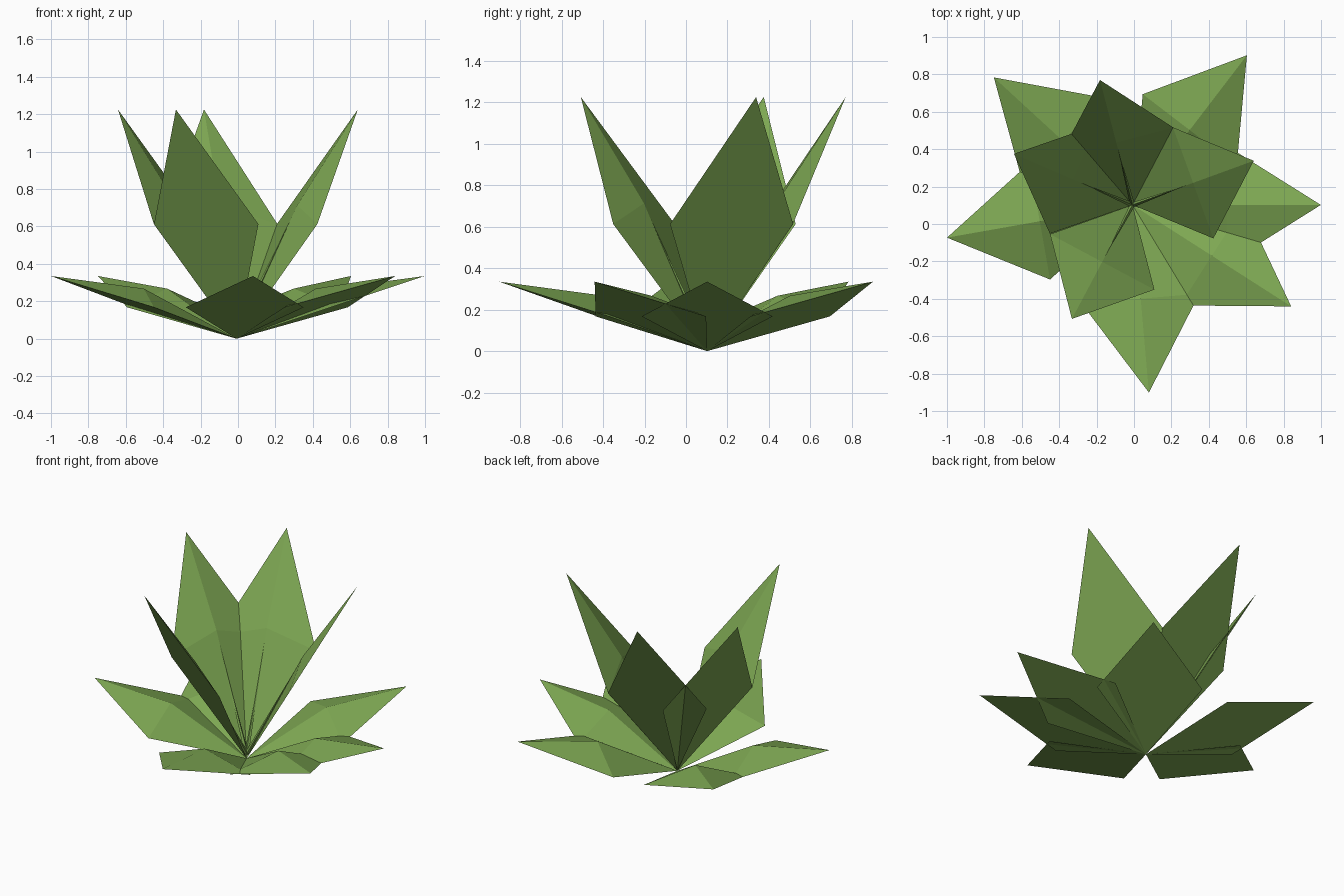
import bpy, bmesh, math
from mathutils import Vector

if "Cube" in bpy.data.objects:
    bpy.data.objects.remove(bpy.data.objects["Cube"])

CENTRE = Vector((-0.008, 0.102, 0.0))

green = bpy.data.materials.new("leaf green")
green.diffuse_color = (0.205, 0.385, 0.085, 1)
green.use_nodes = True
green.node_tree.nodes["Principled BSDF"].inputs["Base Color"].default_value = green.diffuse_color


def finish(bm, name):
    bmesh.ops.recalc_face_normals(bm, faces=bm.faces)
    mesh = bpy.data.meshes.new(name)
    bm.to_mesh(mesh)
    bm.free()
    mesh.materials.append(green)
    obj = bpy.data.objects.new(name, mesh)
    obj.location = CENTRE
    bpy.context.collection.objects.link(obj)


def leaf(name, angle, reach, height, half_width=0.316, ridge=0.1):
    """Flat kite underneath, raised to a ridge point on top."""
    a = math.radians(angle)
    out = Vector((math.cos(a), math.sin(a), 0))
    side = Vector((-math.sin(a), math.cos(a), 0))
    up = Vector((0, 0, 1))
    mid = out * reach / 2 + up * height / 2
    bm = bmesh.new()
    base, left, tip, right, top = [bm.verts.new(p) for p in (
        Vector((0, 0, 0)), mid + side * half_width, out * reach + up * height,
        mid - side * half_width, mid + up * ridge)]
    rim = [base, right, tip, left]
    for i in range(4):
        bm.faces.new((rim[i], rim[(i + 1) % 4], top))
    bm.faces.new((base, left, tip, right))
    finish(bm, name)


def rib(name, angle, reach, height, width=0.013):
    """Thin spike lying along the lower ridge of an upright leaf."""
    a = math.radians(angle)
    out = Vector((math.cos(a), math.sin(a), 0))
    side = Vector((-math.sin(a), math.cos(a), 0))
    bm = bmesh.new()
    ring = [bm.verts.new(p + Vector((0, 0, 0.03))) for p in (
        side * width, -out * width, -side * width, out * width)]
    tip = bm.verts.new(out * reach + Vector((0, 0, height)))
    for i in range(4):
        bm.faces.new((ring[i], ring[(i + 1) % 4], tip))
    bm.faces.new(ring[::-1])
    finish(bm, name)


# low spreading leaves
for i, ang in enumerate((0, 52.6, 137.4, 190, 275, 327.4)):
    leaf(f"outer_leaf_{i + 1}", ang, 1.007, 0.335)

# tall upright leaves with their ribs
for i, ang in enumerate((20, 104.6, 156.7, 242)):
    leaf(f"upright_leaf_{i + 1}", ang, 0.69, 1.225)
    rib(f"leaf_rib_{i + 1}", ang, 0.31, 0.64)
